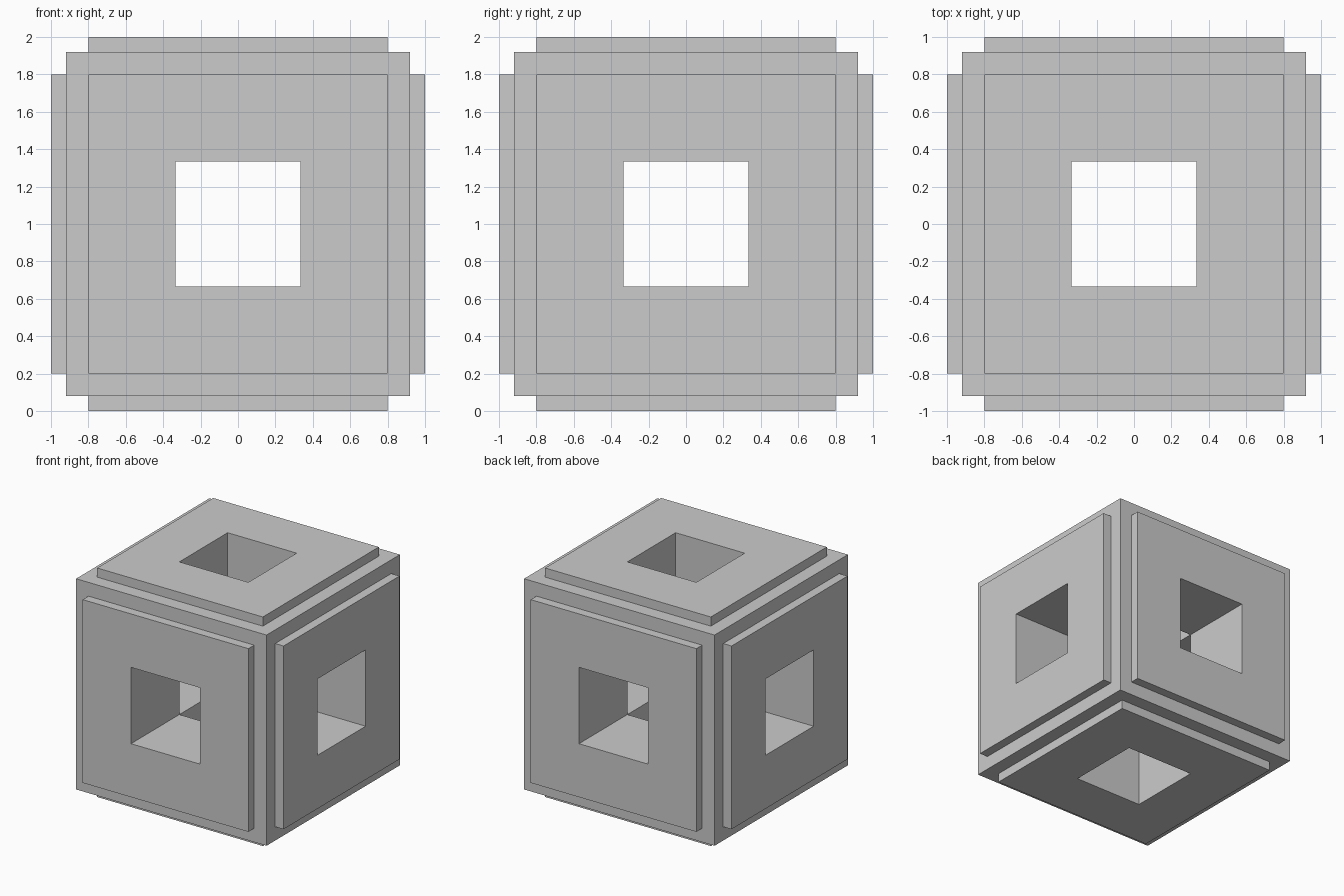
import bpy
import bmesh
from itertools import product
from mathutils import Vector, Matrix

if "Cube" in bpy.data.objects:
    bpy.data.objects.remove(bpy.data.objects["Cube"])

HOLE = 1 / 3      # half width of the square tunnels
CORE = 0.92       # half width of the core cube
PLATE = 0.8       # half width of the raised plates
OUTER = 1.0       # outer face of the plates
CENTRE = Vector((0, 0, 1))


def block_object(name, xs, ys, zs, solid):
    """Watertight solid from the filled cells of a box grid."""
    grid = (xs, ys, zs)
    cells = {c for c in product(*(range(len(g) - 1) for g in grid)) if solid(*c)}
    bm = bmesh.new()
    for cell in cells:
        for axis, side in product(range(3), (0, 1)):
            neighbour = list(cell)
            neighbour[axis] += 2 * side - 1
            if tuple(neighbour) in cells:
                continue
            u, v = (axis + 1) % 3, (axis + 2) % 3
            corners = []
            for du, dv in ((0, 0), (1, 0), (1, 1), (0, 1)):
                i = list(cell)
                i[axis] += side
                i[u] += du
                i[v] += dv
                corners.append(bm.verts.new([grid[k][i[k]] for k in range(3)]))
            bm.faces.new(corners if side else corners[::-1])
    bmesh.ops.remove_doubles(bm, verts=bm.verts, dist=1e-5)
    mesh = bpy.data.meshes.new(name)
    bm.to_mesh(mesh)
    bm.free()
    obj = bpy.data.objects.new(name, mesh)
    bpy.context.collection.objects.link(obj)
    return obj


# Core cube with three crossing square tunnels
steps = (-CORE, -HOLE, HOLE, CORE)
core = block_object("core", steps, steps, steps,
                    lambda *c: c.count(1) < 2)
core.location = CENTRE

# Raised square plate with a hole, one on each face
rim = (-PLATE, -HOLE, HOLE, PLATE)
directions = {
    "top": (0, 0, 1), "bottom": (0, 0, -1),
    "front": (0, -1, 0), "back": (0, 1, 0),
    "left": (-1, 0, 0), "right": (1, 0, 0),
}
for side, direction in directions.items():
    plate = block_object(side + "_plate", rim, rim, (CORE, OUTER),
                         lambda x, y, z: (x, y) != (1, 1))
    turn = Vector(direction).to_track_quat('Z', 'Y').to_matrix().to_4x4()
    plate.matrix_world = Matrix.Translation(CENTRE) @ turn
